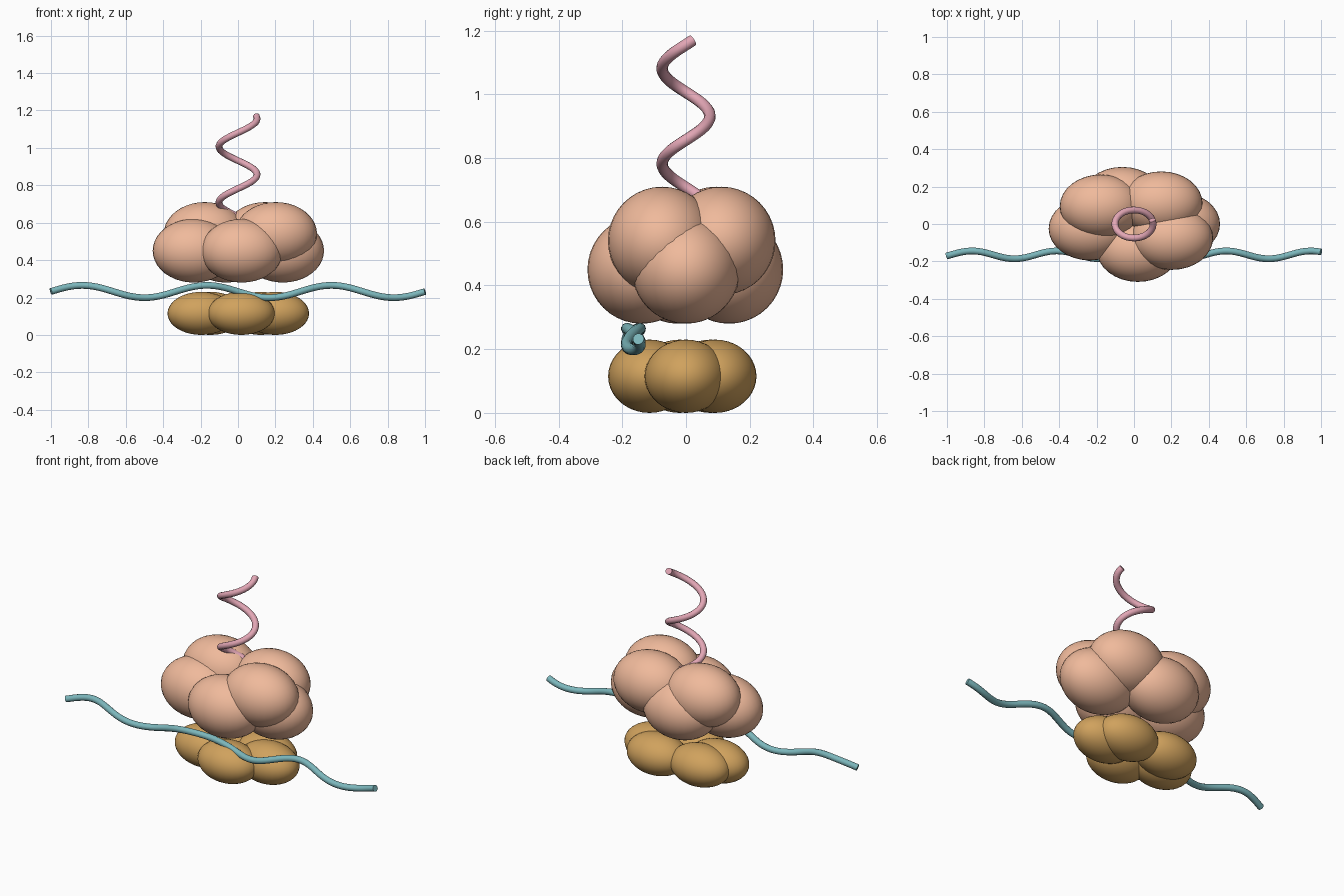
import bpy
from math import sin, cos, pi, radians

if "Cube" in bpy.data.objects:
    bpy.data.objects.remove(bpy.data.objects["Cube"])

GOLDEN = 2.4


def material(name, rgb):
    m = bpy.data.materials.new(name)
    m.diffuse_color = (*rgb, 1)
    m.use_nodes = True
    m.node_tree.nodes["Principled BSDF"].inputs["Base Color"].default_value = m.diffuse_color
    return m


def lobes(name, count, ring, radii, heights, mat):
    # Overlapping ellipsoids stepped round an oval by the golden angle
    for i in range(count):
        a = i * GOLDEN
        bpy.ops.mesh.primitive_uv_sphere_add(
            segments=32, ring_count=20, radius=1,
            location=(ring[0] * cos(a), ring[1] * sin(a), heights[i % 2]))
        ob = bpy.context.object
        ob.name = f"{name}_{i + 1}"
        ob.scale = radii
        bpy.ops.object.transform_apply(location=False, rotation=False, scale=True)
        bpy.ops.object.shade_smooth()
        ob.data.materials.append(mat)


def tube(name, points, radius, mat):
    # Round capped strand along a path
    cu = bpy.data.curves.new(name, 'CURVE')
    cu.dimensions = '3D'
    cu.bevel_depth = radius
    cu.bevel_resolution = 4
    cu.use_fill_caps = True
    sp = cu.splines.new('POLY')
    sp.points.add(len(points) - 1)
    for p, co in zip(sp.points, points):
        p.co = (*co, 1)
    sp.use_smooth = True
    cu.materials.append(mat)
    ob = bpy.data.objects.new(name, cu)
    bpy.context.collection.objects.link(ob)


salmon = material("salmon", (0.87, 0.49, 0.33))
ochre = material("ochre", (0.63, 0.36, 0.11))
teal = material("teal", (0.20, 0.47, 0.50))
pink = material("pink", (0.76, 0.38, 0.46))

# Upper and lower subunits
lobes("large_subunit_lobe", 7, (0.24, 0.14), (0.22, 0.17, 0.17), (0.45, 0.54), salmon)
lobes("small_subunit_lobe", 5, (0.20, 0.115), (0.18, 0.13, 0.115), (0.115, 0.115), ochre)

# Wavy strand running across the front
wave = []
for i in range(97):
    x = -1 + 2 * i / 96
    wave.append((x,
                 -0.165 + 0.021 * cos(2 * pi * (x + 0.866) / 0.453),
                 0.232 + 0.033 * sin(3 * pi * (x + 1))))
tube("messenger_strand", wave, 0.018, teal)

# Coiled chain rising from the top
coil = []
for i in range(81):
    z = 0.64 + 0.53 * i / 80
    a = radians((z - 0.857) / 0.299 * 360)
    coil.append((0.102 * cos(a), 0.075 * sin(a), z))
tube("growing_chain", coil, 0.018, pink)
